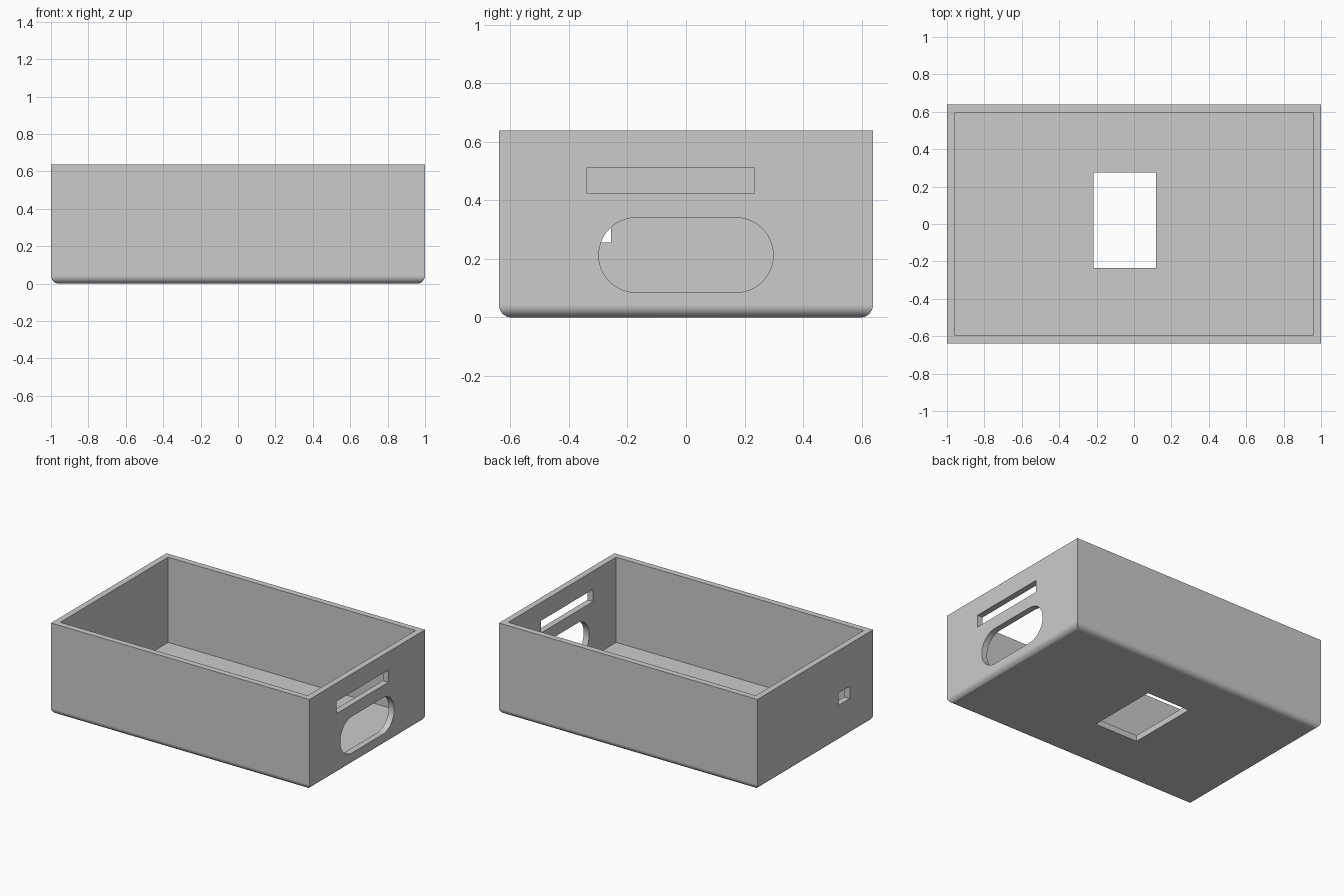
import bpy, bmesh, math
from mathutils import Vector

old = bpy.data.objects.get("Cube")
if old:
    bpy.data.objects.remove(old, do_unlink=True)

U = 2 / 47                       # wall thickness, the module of the whole box
HX, HY, H = 1.0, 15 * U, 15 * U  # half length, half width, height

grey = bpy.data.materials.new("grey plastic")
grey.use_nodes = True
grey.diffuse_color = (0.6, 0.6, 0.6, 1)
grey.node_tree.nodes["Principled BSDF"].inputs["Base Color"].default_value = grey.diffuse_color


def make_object(name, bm):
    bmesh.ops.recalc_face_normals(bm, faces=bm.faces)
    mesh = bpy.data.meshes.new(name)
    bm.to_mesh(mesh)
    bm.free()
    mesh.materials.append(grey)
    obj = bpy.data.objects.new(name, mesh)
    bpy.context.collection.objects.link(obj)
    return obj


def box(low, high):
    """Box between two corners."""
    bm = bmesh.new()
    bmesh.ops.create_cube(bm, size=1)
    low, high = Vector(low), Vector(high)
    for v in bm.verts:
        v.co = (low + high) / 2 + v.co * (high - low)
    return bm


def pill(x0, x1, half_len, z_mid, radius, steps=24):
    """Rounded slot outline in the yz plane, extruded along x."""
    bm = bmesh.new()
    ring = []
    for side in (1, -1):
        for i in range(steps + 1):
            a = math.pi * i / steps - side * math.pi / 2
            y = side * (half_len - radius) + radius * math.cos(a)
            ring.append(bm.verts.new((x0, y, z_mid + radius * math.sin(a))))
    face = bm.faces.new(ring)
    new = bmesh.ops.extrude_face_region(bm, geom=[face])["geom"]
    moved = [v for v in new if isinstance(v, bmesh.types.BMVert)]
    bmesh.ops.translate(bm, verts=moved, vec=(x1 - x0, 0, 0))
    return bm


# Outer block with rounded bottom edges
bm = box((-HX, -HY, 0), (HX, HY, H))
bottom = [e for e in bm.edges if all(v.co.z < 0.001 for v in e.verts)]
bmesh.ops.bevel(bm, geom=bottom, offset=U, offset_type='OFFSET', segments=10,
                profile=0.5, affect='EDGES')
case = make_object("open_box", bm)

# Openings: cavity, floor window, right wall slot and grip, left wall port
IN, OUT = HX - 2 * U, HX + U
cutters = [
    make_object("cavity_cutter", box((U - HX, U - HY, U), (HX - U, HY - U, H + U))),
    make_object("floor_window_cutter", box((-5.1 * U, -5.5 * U, -U), (2.75 * U, 6.5 * U, 2 * U))),
    make_object("slot_cutter", box((IN, -8 * U, 10 * U), (OUT, 5.5 * U, 12 * U))),
    make_object("grip_cutter", pill(IN, OUT, 7 * U, 5 * U, 3 * U)),
    make_object("port_cutter", box((-OUT, -9 * U, 6 * U), (-IN, -6 * U, 8 * U))),
]
bpy.ops.object.select_all(action='DESELECT')
bpy.context.view_layer.objects.active = case
case.select_set(True)
for cutter in cutters:
    cutter.hide_render = True
    mod = case.modifiers.new(cutter.name, 'BOOLEAN')
    mod.operation = 'DIFFERENCE'
    mod.solver = 'EXACT'
    mod.object = cutter
    bpy.ops.object.modifier_apply(modifier=mod.name)
    bpy.data.objects.remove(cutter, do_unlink=True)

# Smooth the rounded parts, keep the corners crisp and the flats flat
bpy.ops.object.shade_smooth_by_angle(angle=math.radians(30))
flats = case.modifiers.new("flat_sides", 'WEIGHTED_NORMAL')
flats.keep_sharp = True
